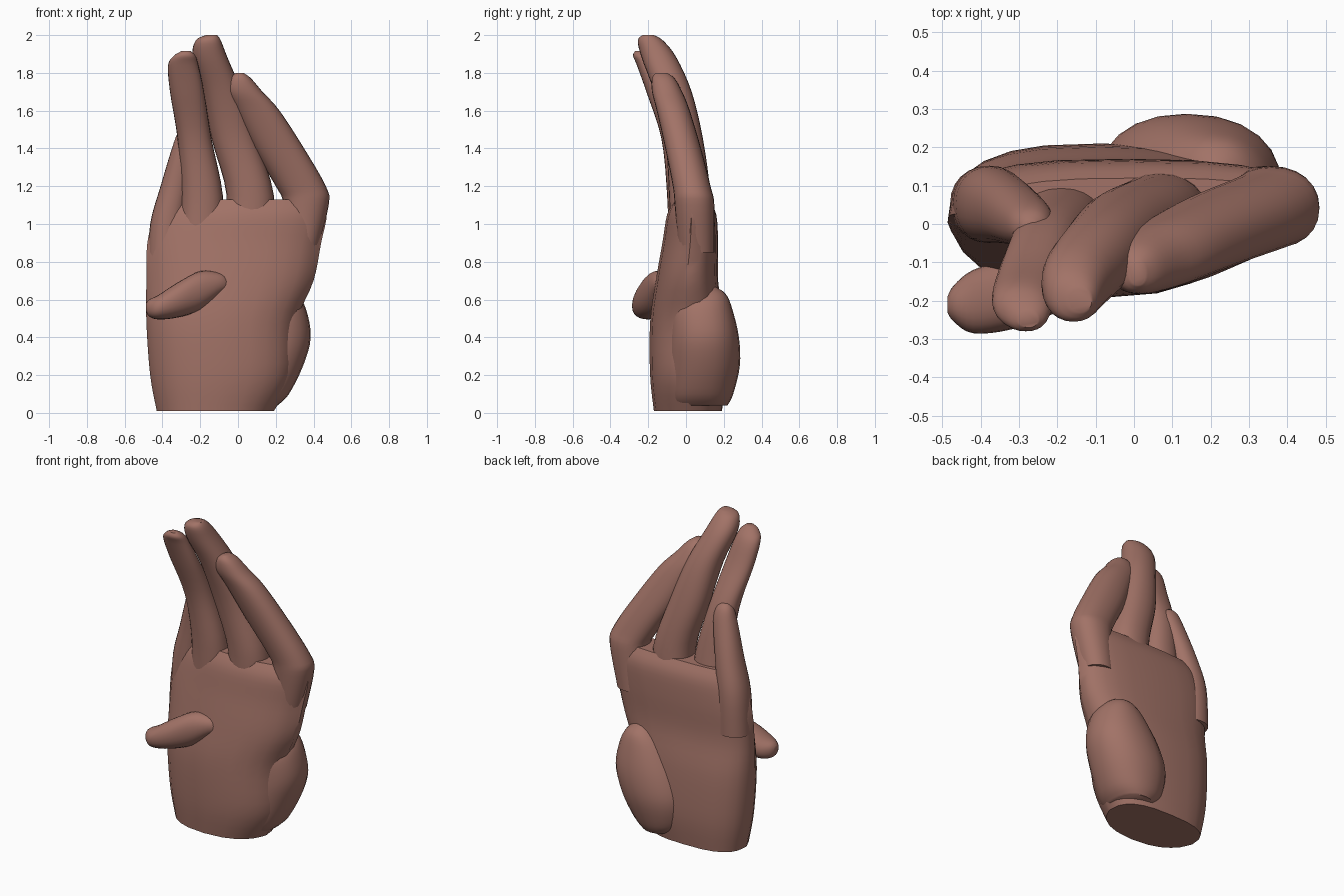
import bpy, bmesh, math

cube = bpy.data.objects.get("Cube")
if cube:
    bpy.data.objects.remove(cube, do_unlink=True)

skin = bpy.data.materials.new("brown_skin")
skin.use_nodes = True
tone = (0.36, 0.17, 0.135, 1)
skin.diffuse_color = tone
skin.node_tree.nodes["Principled BSDF"].inputs["Base Color"].default_value = tone


def smooth_rows(rows, steps=4):
    """Catmull-Rom blend between section rows."""
    out = []
    for i in range(len(rows) - 1):
        a, b, c, d = (rows[max(0, min(len(rows) - 1, i + k))] for k in (-1, 0, 1, 2))
        for s in range(steps):
            t = s / steps
            out.append([q + 0.5 * t * (r - p + t * (2*p - 5*q + 4*r - w + t * (3*(q - r) + w - p)))
                        for p, q, r, w in zip(a, b, c, d)])
    return out + [list(rows[-1])]


def loft(name, rows, power=2.2, bow=0.0, sideways=False, sides=24):
    """Skin rounded sections, each given as level, min u, max u, min v, max v."""
    bm = bmesh.new()
    rings = []
    for h, u0, u1, v0, v1 in smooth_rows(rows):
        ring = []
        for k in range(sides):
            a = 2 * math.pi * k / sides
            c, s = math.cos(a), math.sin(a)
            cu = math.copysign(abs(c) ** (2 / power), c)
            sv = math.copysign(abs(s) ** (2 / power), s)
            u = (u0 + u1) / 2 + cu * (u1 - u0) / 2
            v = (v0 + v1) / 2 + sv * (v1 - v0) / 2
            if s < 0:
                v += bow * cu * cu
            ring.append(bm.verts.new((h, u, v) if sideways else (u, v, h)))
        rings.append(ring)
    for lo, hi in zip(rings, rings[1:]):
        for k in range(sides):
            n = (k + 1) % sides
            bm.faces.new((lo[k], lo[n], hi[n], hi[k]))
    bm.faces.new(rings[0][::-1])
    bm.faces.new(rings[-1])
    bmesh.ops.recalc_face_normals(bm, faces=bm.faces)
    mesh = bpy.data.meshes.new(name)
    bm.to_mesh(mesh)
    bm.free()
    obj = bpy.data.objects.new(name, mesh)
    bpy.context.collection.objects.link(obj)
    mesh.materials.append(skin)
    bpy.ops.object.select_all(action='DESELECT')
    obj.select_set(True)
    bpy.context.view_layer.objects.active = obj
    bpy.ops.object.shade_smooth_by_angle(angle=math.radians(50))
    return obj


# Palm from the cut wrist up to the knuckles
loft("palm", [
    (0.01, -.43, .19, -.17, .19),
    (0.2, -.465, .29, -.19, .21),
    (0.48, -.485, .31, -.19, .20),
    (0.7, -.485, .40, -.16, .17),
    (0.9, -.48, .44, -.125, .17),
    (1.05, -.44, .47, -.10, .16),
    (1.13, -.40, .44, -.06, .12),
], power=2.8, bow=.05)

# Fleshy thumb base on the back of the palm
loft("thumb_base", [
    (0.04, -.02, .21, -.08, .22),
    (0.1, -.08, .27, -.10, .25),
    (0.25, -.10, .345, -.10, .285),
    (0.4, -.05, .385, -.09, .28),
    (0.55, .04, .36, -.07, .245),
    (0.63, .12, .31, -.01, .21),
    (0.67, .18, .25, .06, .15),
])

# Thumb end emerging from the front of the palm, sections along x
loft("thumb_tip", [
    (-.05, -.15, -.08, .65, .71),
    (-.09, -.18, -.07, .63, .74),
    (-.2, -.23, -.07, .545, .75),
    (-.32, -.275, -.09, .505, .69),
    (-.42, -.285, -.12, .495, .625),
    (-.47, -.255, -.16, .51, .60),
    (-.487, -.23, -.19, .54, .58),
], sideways=True)

# Fingers, each leaning and curling toward the front
loft("index_finger", [
    (0.85, .23, .42, -.04, .15),
    (1.1, .24, .48, -.06, .15),
    (1.2, .20, .465, -.07, .13),
    (1.4, .08, .35, -.11, .08),
    (1.6, -.02, .22, -.155, .02),
    (1.7, -.07, .13, -.18, -.02),
    (1.77, -.05, .07, -.18, -.06),
    (1.8, -.01, .03, -.16, -.10),
])
loft("middle_finger", [
    (0.85, -.08, .18, -.08, .14),
    (1.15, -.06, .19, -.09, .13),
    (1.45, -.14, .10, -.11, .09),
    (1.7, -.19, .02, -.17, .03),
    (1.88, -.24, -.055, -.235, -.05),
    (1.97, -.225, -.09, -.255, -.12),
    (2.0, -.17, -.11, -.23, -.17),
])
loft("ring_finger", [
    (0.85, -.32, -.08, -.09, .13),
    (1.15, -.30, -.08, -.10, .09),
    (1.45, -.32, -.14, -.13, .03),
    (1.7, -.36, -.18, -.21, -.09),
    (1.84, -.37, -.21, -.26, -.15),
    (1.89, -.34, -.225, -.28, -.19),
    (1.915, -.30, -.25, -.27, -.23),
])
loft("little_finger", [
    (0.75, -.48, -.28, -.05, .15),
    (1.0, -.465, -.28, -.05, .15),
    (1.2, -.41, -.25, -.05, .12),
    (1.4, -.35, -.21, -.06, .07),
    (1.48, -.32, -.22, -.05, .04),
    (1.51, -.29, -.25, -.03, .01),
])
